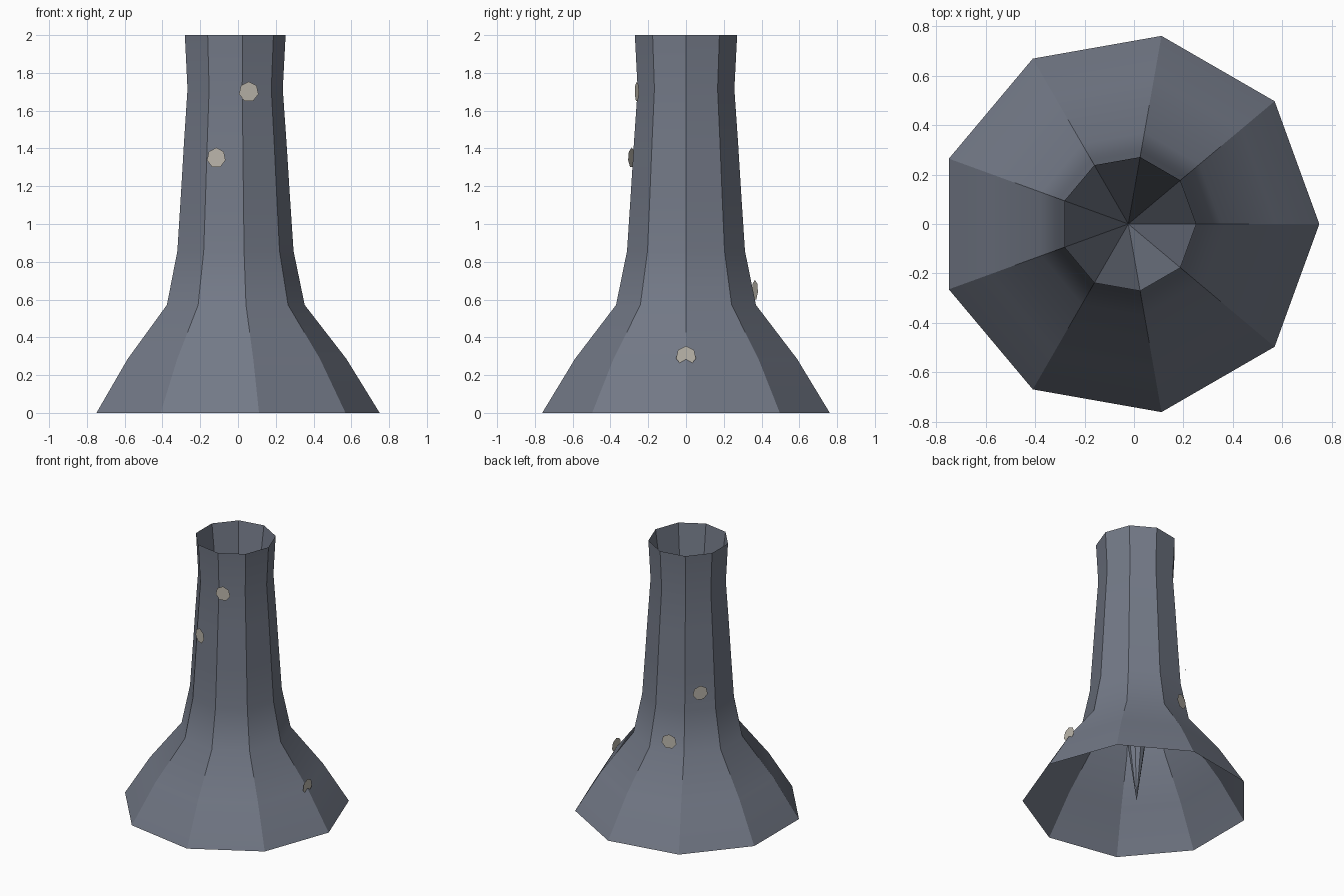
import bpy, bmesh, math
from mathutils import Matrix, Vector

if "Cube" in bpy.data.objects:
    bpy.data.objects.remove(bpy.data.objects["Cube"])

SIDES = 9
CX = -0.023


def material(name, rgb):
    m = bpy.data.materials.new(name)
    m.diffuse_color = (*rgb, 1)
    m.use_nodes = True
    m.node_tree.nodes["Principled BSDF"].inputs["Base Color"].default_value = m.diffuse_color
    return m


def make_object(name, bm, mat):
    mesh = bpy.data.meshes.new(name)
    bm.to_mesh(mesh)
    bm.free()
    mesh.materials.append(mat)
    ob = bpy.data.objects.new(name, mesh)
    bpy.context.collection.objects.link(ob)
    return ob


stone = material("dark_stone", (0.17, 0.19, 0.24))
pale = material("pale_spot", (0.5, 0.47, 0.41))

# Flared trunk: open base, rings rising to an open rim
radii = [0.773, 0.597, 0.376, 0.317, 0.298, 0.280, 0.260, 0.275]
bm = bmesh.new()
rings = []
for k, r in enumerate(radii):
    z = 2 * k / (len(radii) - 1)
    rings.append([bm.verts.new((CX + r * math.cos(math.tau * i / SIDES),
                                r * math.sin(math.tau * i / SIDES), z))
                  for i in range(SIDES)])
for a, b in zip(rings, rings[1:]):
    for i in range(SIDES):
        j = (i + 1) % SIDES
        bm.faces.new((a[i], a[j], b[j], b[i]))

# Deep funnel from the rim down to a point at the base
tip = bm.verts.new((CX, 0, 0))
for i in range(SIDES):
    bm.faces.new((rings[-1][i], rings[-1][(i + 1) % SIDES], tip))

trunk = make_object("trunk", bm, stone)
bpy.context.view_layer.objects.active = trunk
trunk.select_set(True)
bpy.ops.object.shade_smooth_by_angle(angle=math.radians(30))

# Flat upright spots facing outwards around the trunk
spots = [(0.575, 0, 0.30), (-0.115, 0.365, 0.65), (-0.272, 0.22, 1.0),
         (-0.115, -0.287, 1.35), (0.057, -0.26, 1.70)]
for n, p in enumerate(spots, 1):
    angle = math.atan2(p[1], p[0])
    turn = (Matrix.Rotation(angle + math.pi / 2, 4, 'Z')
            @ Matrix.Rotation(math.pi / 2, 4, 'X'))
    bm = bmesh.new()
    bmesh.ops.create_circle(bm, cap_ends=True, segments=7, radius=0.054,
                            matrix=Matrix.Translation(Vector(p)) @ turn
                            @ Matrix.Rotation(math.pi / 2, 4, 'Z')
                            @ Matrix.Rotation(-math.pi / 2, 4, 'Z'))
    make_object(f"spot_{n}", bm, pale)
